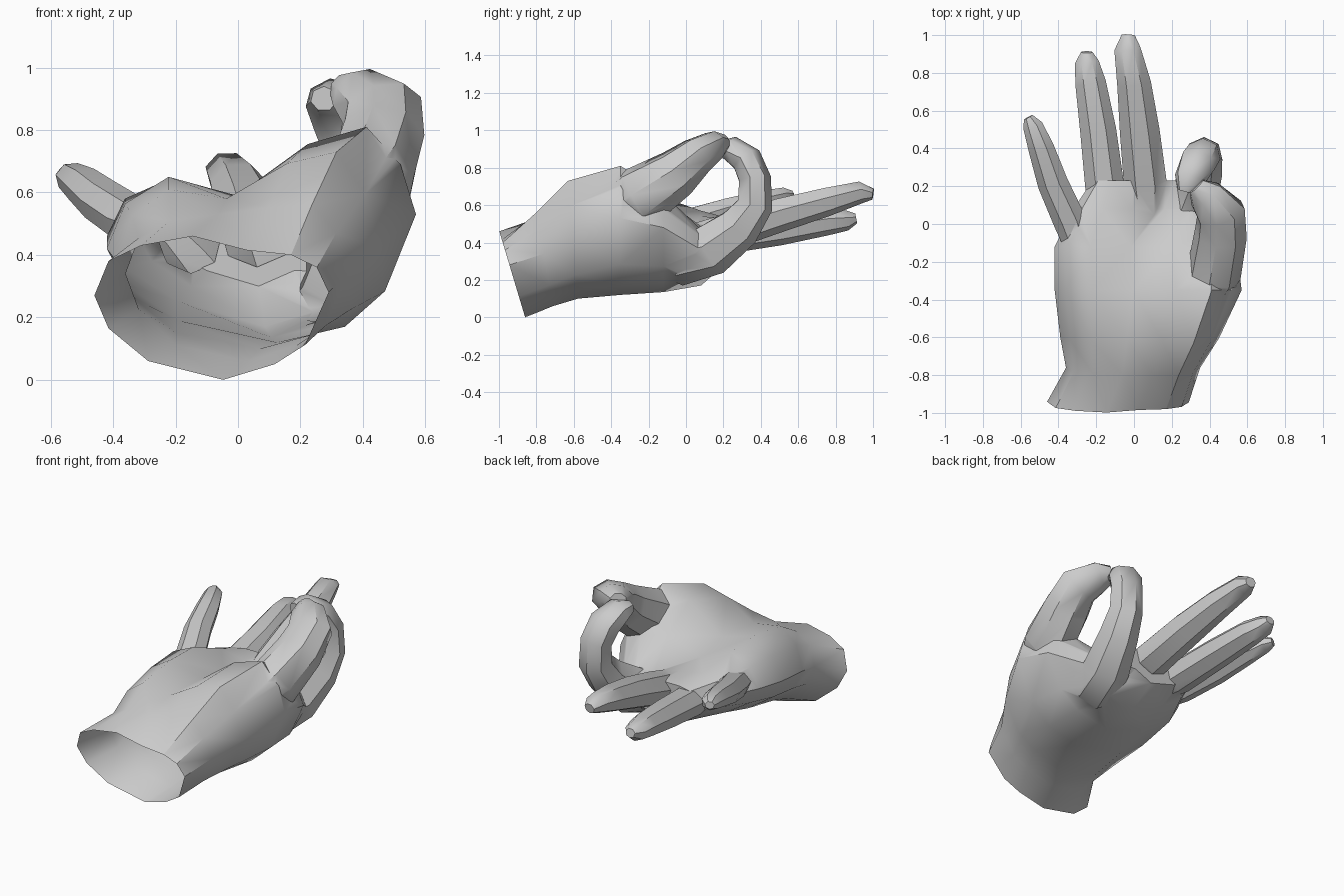
import bpy, bmesh, math
from mathutils import Vector

if "Cube" in bpy.data.objects:
    bpy.data.objects.remove(bpy.data.objects["Cube"])

skin = bpy.data.materials.new("plain_grey")
skin.diffuse_color = (0.6, 0.6, 0.6, 1)
skin.use_nodes = True
skin.node_tree.nodes["Principled BSDF"].inputs["Base Color"].default_value = skin.diffuse_color


def loft(name, rings):
    """Skin closed rings of points and cap both ends."""
    bm = bmesh.new()
    vs = [[bm.verts.new(p) for p in ring] for ring in rings]
    n = len(vs[0])
    for a, b in zip(vs, vs[1:]):
        for i in range(n):
            j = (i + 1) % n
            bm.faces.new((a[i], a[j], b[j], b[i]))
    bm.faces.new(vs[-1])
    bm.faces.new(vs[0])
    bmesh.ops.recalc_face_normals(bm, faces=bm.faces)
    bmesh.ops.triangulate(bm, faces=[f for f in bm.faces if len(f.verts) == 4])
    me = bpy.data.meshes.new(name)
    bm.to_mesh(me)
    bm.free()
    me.materials.append(skin)
    ob = bpy.data.objects.new(name, me)
    bpy.context.collection.objects.link(ob)
    return ob


def finger(name, path, sides=7):
    """Tapered tube along (x, y, z, half width, half thickness) stations."""
    pts = [Vector(p[:3]) for p in path]
    rings = []
    for i, p in enumerate(path):
        t = (pts[min(i + 1, len(pts) - 1)] - pts[max(i - 1, 0)]).normalized()
        side = Vector((1, 0, 0))
        side = (side - t * side.dot(t)).normalized()
        up = side.cross(t)
        rings.append([pts[i] + side * p[3] * math.cos(a) + up * p[4] * math.sin(a)
                      for a in (math.tau * (k + 0.25) / sides for k in range(sides))])
    return loft(name, rings)


def straight_finger(name, width, path):
    """Straight finger whose girth follows one shared taper."""
    taper = (0.8, 1.08, 1.0, 0.85, 0.66, 0.33)
    return finger(name, [(*p, width * t, width * t * 0.87) for p, t in zip(path, taper)])


def palm_ring(y, xl, xr, zl, zr, zb, lift, tl, tm, tr):
    """Palm cross-section: side heights, underside and heights on top."""
    shear = max(0, 0.3 - 0.75 * (y + 0.86))
    ti = tm + 0.75 * (tr - tm)

    def at(f, z):
        return Vector((xl + (xr - xl) * f, y - shear * z, z))
    return [at(0, zl), at(0.06, (zl + tl) / 2 + 0.03), at(0.2, tl), at(0.42, tm),
            at(0.65, ti), at(0.84, tr), at(0.95, (zr + tr) / 2 + 0.02), at(1, zr),
            at(0.9, zb + (zr - zb) * 0.4), at(0.77, zb + 0.05),
            at(0.55, zb), at(0.23, zb + lift), at(0.06, (zl + zb + lift) / 2)]


# Palm: y, left, right, side heights, base, lift, heights on top
hand = loft("hand", [palm_ring(*s) for s in (
    (-0.86, -0.46, 0.29, 0.27, 0.28, 0.00, 0.06, 0.43, 0.46, 0.40),
    (-0.70, -0.36, 0.35, 0.34, 0.34, 0.06, 0.05, 0.51, 0.53, 0.56),
    (-0.57, -0.39, 0.45, 0.38, 0.42, 0.10, 0.05, 0.61, 0.58, 0.73),
    (-0.35, -0.42, 0.57, 0.42, 0.53, 0.12, 0.07, 0.65, 0.59, 0.81),
    (-0.12, -0.42, 0.54, 0.46, 0.48, 0.135, 0.12, 0.64, 0.55, 0.66),
    (0.08, -0.32, 0.42, 0.46, 0.36, 0.17, 0.13, 0.57, 0.54, 0.47),
    (0.23, -0.22, 0.30, 0.45, 0.42, 0.30, 0.05, 0.53, 0.53, 0.48))])

# Thumb, rising from the palm and bending in to the pinch
thumb = finger("thumb", [
    (0.35, -0.46, 0.52, 0.08, 0.12), (0.425, -0.25, 0.64, 0.145, 0.17),
    (0.46, -0.05, 0.77, 0.14, 0.135), (0.46, 0.06, 0.865, 0.135, 0.105),
    (0.38, 0.15, 0.92, 0.10, 0.08), (0.33, 0.20, 0.935, 0.05, 0.045)], 8)

# Index finger, curled up to meet the thumb
index = finger("index_finger", [
    (0.20, -0.20, 0.36, 0.09, 0.10), (0.26, -0.02, 0.315, 0.14, 0.145),
    (0.31, 0.13, 0.365, 0.135, 0.145), (0.355, 0.285, 0.485, 0.115, 0.12),
    (0.37, 0.365, 0.60, 0.10, 0.10), (0.365, 0.365, 0.74, 0.095, 0.09),
    (0.335, 0.325, 0.84, 0.10, 0.085), (0.295, 0.24, 0.90, 0.085, 0.07),
    (0.275, 0.17, 0.90, 0.045, 0.04)])

# Straight fingers
middle = straight_finger("middle_finger", 0.108, [
    (0.07, 0.03, 0.43), (0.06, 0.22, 0.46), (0.03, 0.50, 0.55),
    (0.00, 0.75, 0.62), (-0.035, 0.93, 0.67), (-0.03, 1.00, 0.66)])
ring = straight_finger("ring_finger", 0.098, [
    (-0.14, 0.00, 0.42), (-0.155, 0.20, 0.43), (-0.19, 0.50, 0.47),
    (-0.23, 0.75, 0.51), (-0.25, 0.86, 0.52), (-0.25, 0.91, 0.53)])
little = straight_finger("little_finger", 0.083, [
    (-0.28, -0.17, 0.48), (-0.34, 0.02, 0.51), (-0.43, 0.22, 0.57),
    (-0.49, 0.40, 0.62), (-0.535, 0.52, 0.65), (-0.56, 0.565, 0.655)])

# Join the fingers to the palm as one skin
bpy.context.view_layer.objects.active = hand
for d in (thumb, index, middle, ring, little):
    mod = hand.modifiers.new("join", 'BOOLEAN')
    mod.operation, mod.solver, mod.object = 'UNION', 'EXACT', d
    bpy.ops.object.modifier_apply(modifier=mod.name)
    bpy.data.objects.remove(d)

# Open the slanted end of the wrist, leaving the hand hollow
bm = bmesh.new()
bm.from_mesh(hand.data)
cap = [f for f in bm.faces
       if all(abs(v.co.y + 0.3 * v.co.z + 0.86) < 1e-3 for v in f.verts)]
bmesh.ops.delete(bm, geom=cap, context='FACES')
bmesh.ops.remove_doubles(bm, verts=bm.verts, dist=0.004)
bm.to_mesh(hand.data)
bm.free()

bpy.ops.object.select_all(action='DESELECT')
hand.select_set(True)
bpy.ops.object.shade_smooth_by_angle(angle=math.radians(42))
